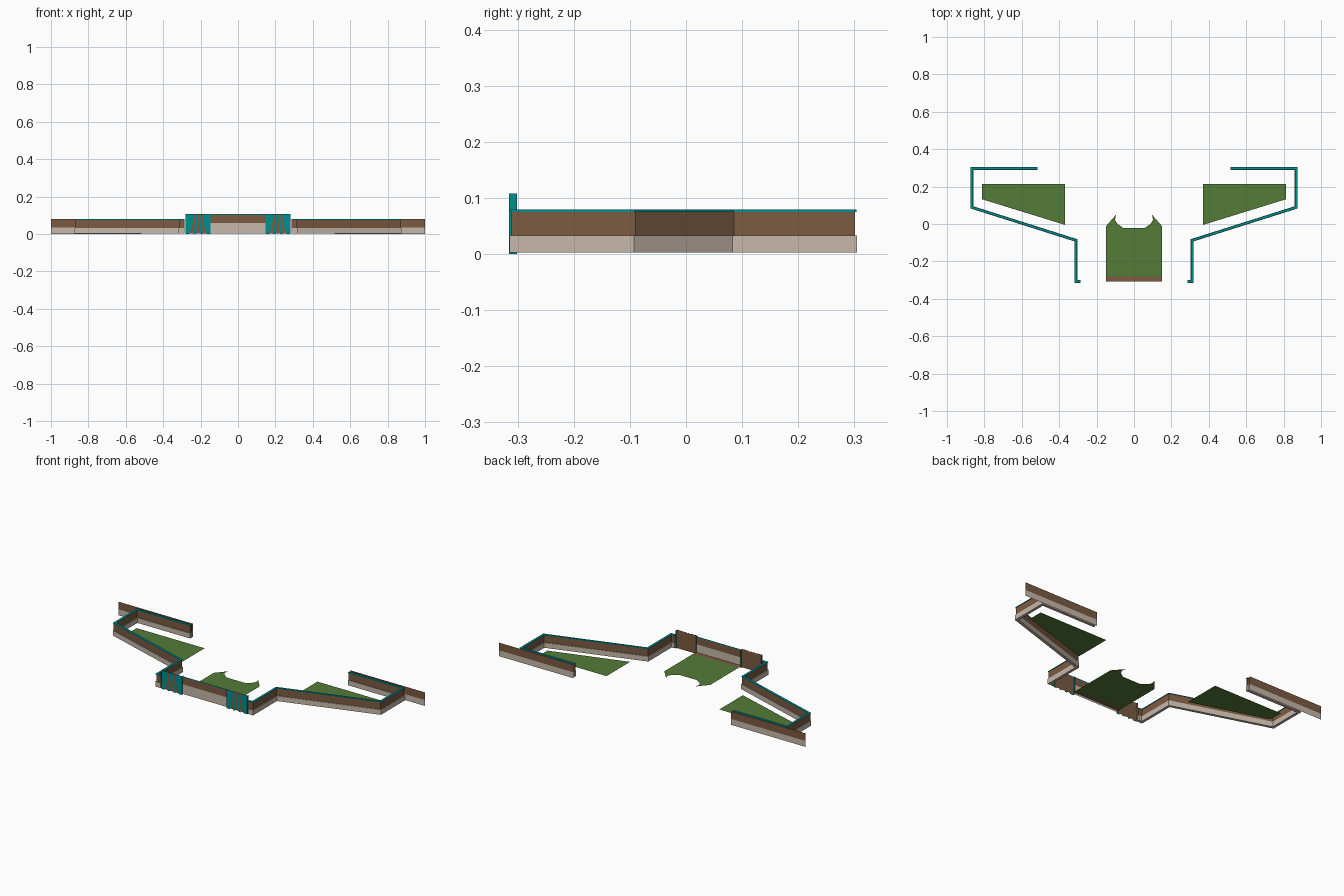
import bpy, bmesh, math
from mathutils import Vector

if "Cube" in bpy.data.objects:
    bpy.data.objects.remove(bpy.data.objects["Cube"])


def mat(name, c):
    m = bpy.data.materials.new(name)
    m.diffuse_color = (*c, 1)
    m.use_nodes = True
    m.node_tree.nodes["Principled BSDF"].inputs["Base Color"].default_value = m.diffuse_color
    return m


BEIGE = mat("beige stone", (0.57, 0.48, 0.40))
BROWN = mat("brown render", (0.20, 0.105, 0.055))
TEAL = mat("teal trim", (0.0, 0.28, 0.28))
GRASS = mat("grass green", (0.09, 0.20, 0.04))
EDGE = mat("bed edging", (0.18, 0.14, 0.10))


def finish(name, bm, mats, mirror=False):
    me = bpy.data.meshes.new(name)
    bm.normal_update()
    bm.to_mesh(me)
    bm.free()
    ob = bpy.data.objects.new(name, me)
    bpy.context.collection.objects.link(ob)
    for m in mats:
        me.materials.append(m)
    if mirror:
        ob.modifiers.new("mirror", 'MIRROR').use_mirror_merge = False
    return ob


def sheet(name, pts, m, mirror=False, edging=0):
    """Flat polygon, optionally with an inset border strip."""
    bm = bmesh.new()
    f = bm.faces.new([bm.verts.new(p) for p in pts])
    mats = [m]
    if edging:
        f.normal_update()
        border = bmesh.ops.inset_region(bm, faces=[f], thickness=edging)["faces"]
        for b in border:
            b.material_index = 1
        mats.append(EDGE)
    return finish(name, bm, mats, mirror)


def panel(name, x0, x1, y, z0, z1, m, mirror=False):
    return sheet(name, [(x0, y, z0), (x1, y, z0), (x1, y, z1), (x0, y, z1)], m, mirror)


def sweep(name, path, half, z0, z1, m):
    """Rectangular section swept along a plan path with mitred corners."""
    P = [Vector(p) for p in path]
    bm = bmesh.new()
    rings = []
    for i, p in enumerate(P):
        a = (p - P[i - 1]).normalized() if i else (P[1] - p).normalized()
        b = (P[i + 1] - p).normalized() if i < len(P) - 1 else a
        na, nb = Vector((-a.y, a.x)), Vector((-b.y, b.x))
        n = (na + nb).normalized()
        n *= half / n.dot(na)
        rings.append([bm.verts.new((*(p + s * n), z))
                      for s, z in ((1, z0), (-1, z0), (-1, z1), (1, z1))])
    for r, q in zip(rings, rings[1:]):
        for k in range(4):
            bm.faces.new((r[k], r[k - 3], q[k - 3], q[k]))
    bm.faces.new(rings[0])
    bm.faces.new(rings[-1][::-1])
    bmesh.ops.recalc_face_normals(bm, faces=bm.faces)
    return finish(name, bm, [m], True)


# Perimeter wall: stone plinth, rendered wall, teal coping
path = [(0.285, -0.307), (0.311, -0.307), (0.311, -0.087),
        (0.867, 0.089), (0.867, 0.297), (0.515, 0.297)]
sweep("wall_plinth", path, 0.008, 0.003, 0.033, BEIGE)
sweep("wall_body", path, 0.0045, 0.033, 0.075, BROWN)
sweep("wall_coping", path, 0.0065, 0.075, 0.079, TEAL)

# Rear boundary sheets
panel("rear_wall_base", 0.515, 1.0, 0.3155, 0, 0.035, BEIGE, True)
panel("rear_wall_top", 0.515, 1.0, 0.3155, 0.035, 0.08, BROWN, True)

# Centre front panel
panel("centre_base", -0.147, 0.147, -0.308, 0.003, 0.06, BEIGE)
panel("centre_top", -0.147, 0.147, -0.308, 0.06, 0.101, BROWN)
panel("centre_trim", -0.147, 0.147, -0.308, 0.101, 0.107, TEAL)

# Gate bays: brown backing, flared teal plates in front, teal side cheeks
gx, gh, top = 0.213, 0.067, 0.108
panel("gate_backing", gx - gh, gx + gh, -0.311, 0.002, top, BROWN, True)
steps = 8
heights = [top * i / steps for i in range(steps + 1)]


def flare(z, upper, lower):
    return upper + (lower - upper) * (1 - z / top) ** 2


for s, side in ((-1, "inner"), (1, "outer")):
    curve = [(gx + s * flare(z, 0.025, 0.046), -0.3155, z) for z in heights]
    sheet(f"gate_{side}_plate",
          [(gx + s * gh, -0.3155, 0)] + curve + [(gx + s * gh, -0.3155, top)], TEAL, True)
    x = gx + s * gh
    sheet(f"gate_{side}_cheek", [(x, -0.3155, 0), (x, -0.301, 0),
                                 (x, -0.301, top), (x, -0.3155, top)], TEAL, True)
    # slim curved bar between the plate and the middle
    bar = [(gx + s * flare(z, 0.004, 0.012), -0.3155, z) for z in heights]
    bar += [(gx + s * flare(z, 0.013, 0.026), -0.3155, z) for z in heights[::-1]]
    sheet(f"gate_{side}_bar", bar, TEAL, True)

# Lawns with edging
gz = 0.013
sheet("side_lawn", [(0.368, -0.005, gz), (0.812, 0.132, gz),
                    (0.812, 0.215, gz), (0.368, 0.215, gz)], GRASS, True, 0.008)
half = [(0.15, -0.28), (0.15, -0.012), (0.096, 0.05), (0.102, 0.022),
        (0.088, 0.0), (0.058, -0.021)]
outline = half + [(-x, y) for x, y in half[::-1]]
sheet("centre_lawn", [(x, y, gz) for x, y in outline], GRASS, False, 0.004)
sheet("centre_soil_strip", [(-0.15, -0.307, gz), (0.15, -0.307, gz),
                            (0.15, -0.28, gz), (-0.15, -0.28, gz)], BROWN)
